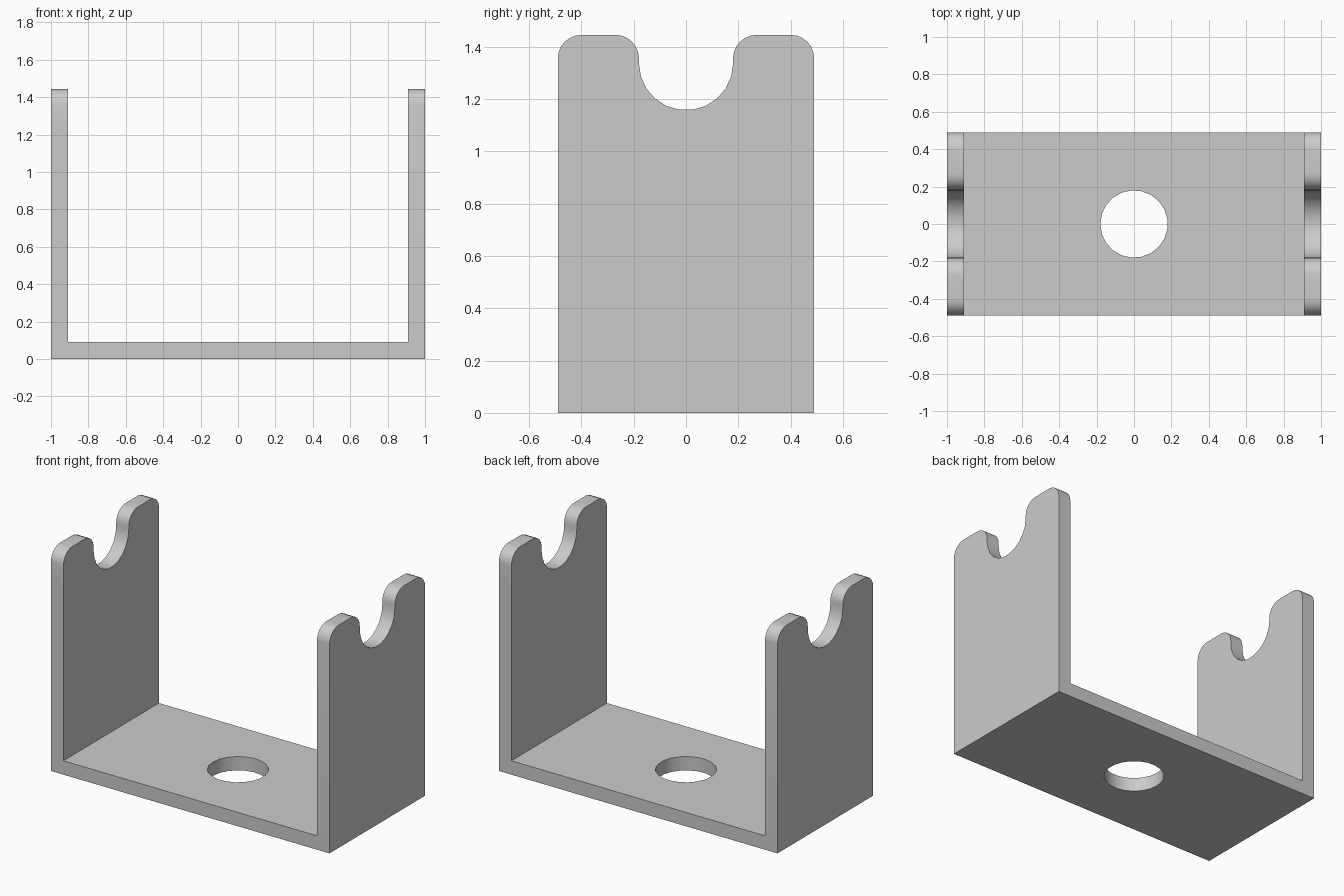
import bpy, bmesh, math
from mathutils import Vector

cube = bpy.data.objects.get("Cube")
if cube:
    bpy.data.objects.remove(cube, do_unlink=True)

HALF_X, HALF_Y, HEIGHT, THICK = 1.0, 0.49, 1.445, 0.09
HOLE_R, ROUND_R = 0.18, 0.09
SLOT_Z = 1.337

grey = bpy.data.materials.new("light_grey")
grey.use_nodes = True
colour = (0.6, 0.6, 0.6, 1)
grey.diffuse_color = colour
grey.node_tree.nodes["Principled BSDF"].inputs["Base Color"].default_value = colour


def arc(cx, cy, r, start, end, steps):
    angles = [math.radians(start + (end - start) * i / steps) for i in range(steps + 1)]
    return [(cx + r * math.cos(a), cy + r * math.sin(a)) for a in angles]


def prism(name, outline, place, sweep):
    """Extrude a closed outline; place maps its 2D points into space."""
    bm = bmesh.new()
    face = bm.faces.new([bm.verts.new(place(u, v)) for u, v in outline])
    out = bmesh.ops.extrude_face_region(bm, geom=[face])
    moved = [g for g in out["geom"] if isinstance(g, bmesh.types.BMVert)]
    bmesh.ops.translate(bm, verts=moved, vec=Vector(sweep))
    bmesh.ops.recalc_face_normals(bm, faces=bm.faces)
    mesh = bpy.data.meshes.new(name)
    bm.to_mesh(mesh)
    bm.free()
    mesh.materials.append(grey)
    obj = bpy.data.objects.new(name, mesh)
    bpy.context.collection.objects.link(obj)
    return obj


# U-shaped channel: base plate and two upright walls in one piece
inner = HALF_X - THICK
channel = [(-HALF_X, 0), (HALF_X, 0), (HALF_X, HEIGHT), (inner, HEIGHT),
           (inner, THICK), (-inner, THICK), (-inner, HEIGHT), (-HALF_X, HEIGHT)]
bracket = prism("cradle_bracket", channel, lambda x, z: (x, -HALF_Y, z), (0, 2 * HALF_Y, 0))

# Wall outline: rounded horns either side of a round-bottomed slot
top = HEIGHT - ROUND_R
horn = (arc(HALF_Y - ROUND_R, top, ROUND_R, 0, 90, 6)
        + arc(HOLE_R + ROUND_R, top, ROUND_R, 90, 180, 6))
slot = arc(0, SLOT_Z, HOLE_R, 0, -180, 11)
mirrored = [(-y, z) for y, z in reversed(horn)]
side = [(HALF_Y, -0.1)] + horn + slot + mirrored + [(-HALF_Y, -0.1)]
# Widen the straight flanks so that only the rounded tops are trimmed
wall_shape = prism("wall_shape_cutter", side, lambda y, z: (-1.1, y, z), (2.2, 0, 0))

# Round hole through the base plate
circle = arc(0, 0, HOLE_R, 180, 540, 21)[:-1]
hole = prism("base_hole_cutter", circle, lambda x, y: (x, y, -0.1), (0, 0, 0.4))

bpy.context.view_layer.objects.active = bracket
for cutter, operation in ((wall_shape, "INTERSECT"), (hole, "DIFFERENCE")):
    cutter.hide_render = True
    mod = bracket.modifiers.new("cut", "BOOLEAN")
    mod.operation = operation
    mod.solver = "EXACT"
    mod.object = cutter
    bpy.ops.object.modifier_apply(modifier=mod.name)
    bpy.data.objects.remove(cutter, do_unlink=True)

# Smooth the rounded surfaces and keep the plate edges crisp
bpy.ops.object.select_all(action="DESELECT")
bracket.select_set(True)
bpy.ops.object.shade_smooth_by_angle(angle=math.radians(30))
